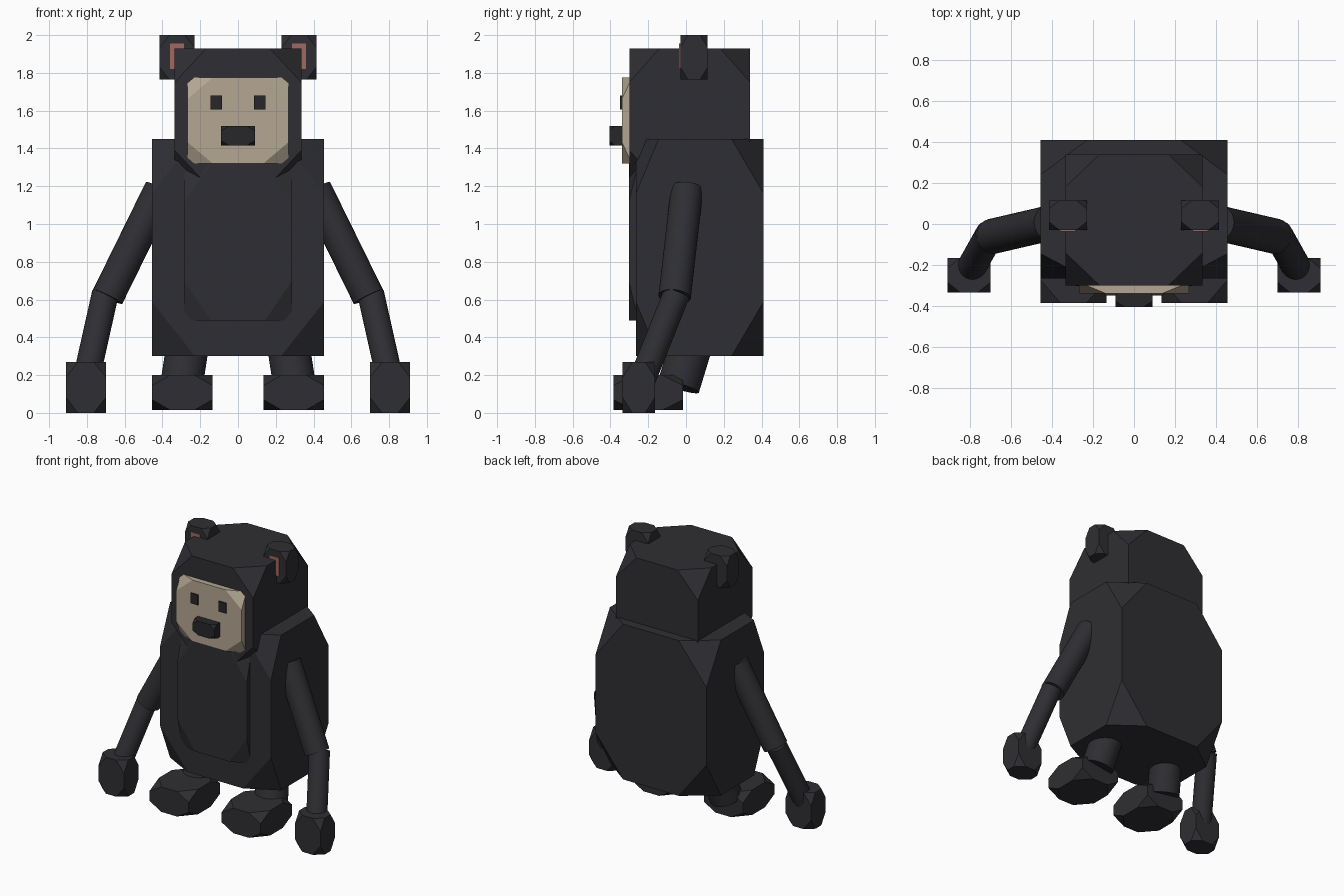
import bpy, bmesh
from mathutils import Vector
from itertools import product

if "Cube" in bpy.data.objects:
    bpy.data.objects.remove(bpy.data.objects["Cube"])


def material(name, color):
    m = bpy.data.materials.new(name)
    m.diffuse_color = (*color, 1)
    m.use_nodes = True
    m.node_tree.nodes["Principled BSDF"].inputs["Base Color"].default_value = m.diffuse_color
    return m


FUR = material("dark_fur", (0.028, 0.027, 0.032))
SKIN = material("tan_skin", (0.46, 0.39, 0.29))
DARK = material("dark_features", (0.02, 0.019, 0.022))
PINK = material("inner_ear_pink", (0.35, 0.14, 0.12))


def finish(bm, name, mat):
    bmesh.ops.recalc_face_normals(bm, faces=bm.faces)
    me = bpy.data.meshes.new(name)
    bm.to_mesh(me)
    bm.free()
    me.materials.append(mat)
    ob = bpy.data.objects.new(name, me)
    bpy.context.collection.objects.link(ob)
    return ob


def cut_box(name, lo, hi, mat=FUR, cut=0.25, front=None):
    """Box with its eight corners sliced off; cut is a fraction of each side.
    front optionally overrides the depth of the cut at the front corners."""
    lo, hi = Vector(lo), Vector(hi)
    bm = bmesh.new()
    for corner in product((0, 1), repeat=3):
        p = Vector([hi[i] if c else lo[i] for i, c in enumerate(corner)])
        for i, c in enumerate(corner):
            d = cut * (hi[i] - lo[i])
            if i == 1 and c == 0 and front is not None:
                d = front
            q = p.copy()
            q[i] += -d if c else d
            bm.verts.new(q)
    bmesh.ops.remove_doubles(bm, verts=bm.verts, dist=1e-5)
    bmesh.ops.convex_hull(bm, input=bm.verts)
    bmesh.ops.dissolve_limit(bm, angle_limit=0.01, verts=bm.verts, edges=bm.edges)
    return finish(bm, name, mat)


def limb(name, a, b, radius):
    """Closed cylinder from a to b."""
    a, b = Vector(a), Vector(b)
    bm = bmesh.new()
    bmesh.ops.create_cone(bm, cap_ends=True, segments=32, radius1=radius,
                          radius2=radius, depth=(b - a).length)
    rot = (b - a).to_track_quat('Z', 'Y').to_matrix().to_4x4()
    rot.translation = (a + b) / 2
    bm.transform(rot)
    ob = finish(bm, name, FUR)
    bpy.ops.object.select_all(action='DESELECT')
    bpy.context.view_layer.objects.active = ob
    ob.select_set(True)
    bpy.ops.object.shade_smooth_by_angle()
    return ob


def side_box(name, s, lo, hi, mat=FUR, cut=0.25):
    xs = sorted((s * lo[0], s * hi[0]))
    return cut_box(name, (xs[0], *lo[1:]), (xs[1], *hi[1:]), mat, cut)


def side_limb(name, s, a, b, radius):
    return limb(name, (s * a[0], *a[1:]), (s * b[0], *b[1:]), radius)


# Torso, chest panel and head
cut_box("torso", (-0.455, -0.265, 0.30), (0.455, 0.41, 1.45), front=0.12)
cut_box("chest_panel", (-0.285, -0.303, 0.49), (0.285, -0.10, 1.32))
cut_box("head", (-0.335, -0.30, 1.21), (0.335, 0.34, 1.93))

# Face and nose
cut_box("face_panel", (-0.268, -0.34, 1.32), (0.268, -0.12, 1.775), SKIN)
cut_box("nose", (-0.09, -0.405, 1.415), (0.09, -0.29, 1.52), DARK)

for s, side in ((-1, "right"), (1, "left")):
    # Eyes and ears
    side_box(side + "_eye", s, (0.085, -0.35, 1.605), (0.145, -0.31, 1.68), DARK, 0.02)
    side_box(side + "_ear", s, (0.23, -0.03, 1.765), (0.415, 0.115, 2.0), cut=0.28)
    side_box(side + "_inner_ear", s, (0.285, -0.037, 1.82), (0.36, -0.01, 1.955), PINK, 0.02)
    # Arms and hands
    side_limb(side + "_upper_arm", s, (0.41, 0.005, 1.185), (0.69, -0.06, 0.615), 0.086)
    side_limb(side + "_forearm", s, (0.703, -0.05, 0.63), (0.815, -0.25, 0.13), 0.071)
    side_box(side + "_hand", s, (0.70, -0.335, 0.0), (0.91, -0.165, 0.27), cut=0.3)
    # Legs and feet
    side_limb(side + "_leg", s, (0.245, 0.07, 0.50), (0.30, -0.04, 0.14), 0.113)
    side_box(side + "_foot", s, (0.135, -0.385, 0.015), (0.455, -0.015, 0.20), cut=0.3)
